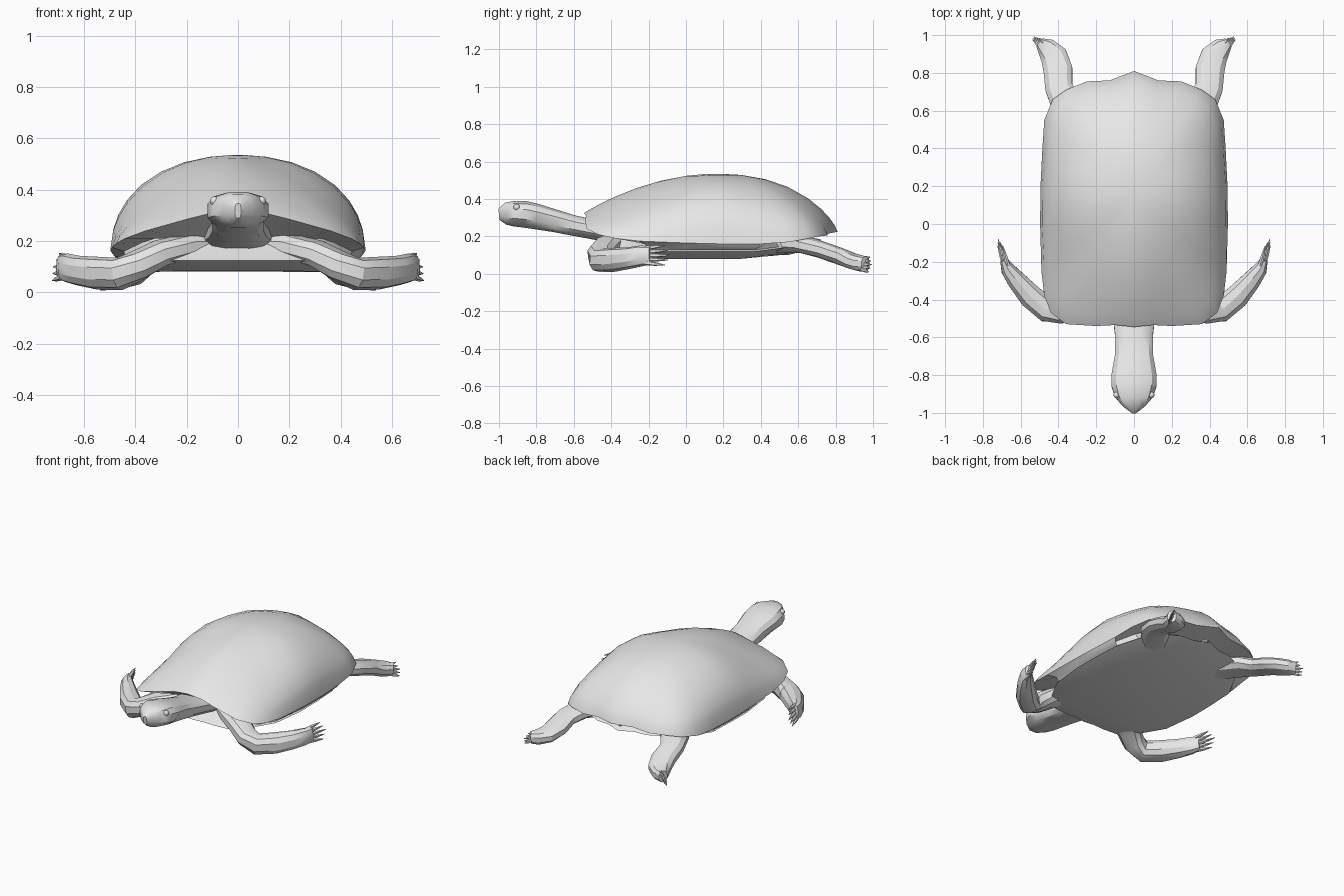
import bpy, bmesh
from math import cos, sin, pi, radians, copysign
from mathutils import Vector

cube = bpy.data.objects.get("Cube")
if cube:
    bpy.data.objects.remove(cube, do_unlink=True)

grey = bpy.data.materials.new("plain_grey")
grey.use_nodes = True
grey.diffuse_color = (0.8, 0.8, 0.8, 1)
grey.node_tree.nodes["Principled BSDF"].inputs["Base Color"].default_value = (0.8, 0.8, 0.8, 1)


def loft(bm, rings, cap_start=True, cap_end=True):
    """Skin a list of closed rings that have equal point counts."""
    loops = [[bm.verts.new(p) for p in ring] for ring in rings]
    for a, b in zip(loops, loops[1:]):
        for i in range(len(a)):
            j = (i + 1) % len(a)
            bm.faces.new((a[i], a[j], b[j], b[i]))
    if cap_start:
        bm.faces.new(loops[0])
    if cap_end:
        bm.faces.new(loops[-1])


def tube(bm, stations, sides=10, power=0.85):
    """Loft along stations of (x, y, z, half width, half height)."""
    pts = [Vector(s[:3]) for s in stations]
    rings = []
    for i, (p, s) in enumerate(zip(pts, stations)):
        along = (pts[min(i + 1, len(pts) - 1)] - pts[max(i - 1, 0)]).normalized()
        side = along.cross(Vector((0, 0, 1))).normalized()
        up = side.cross(along)
        ring = []
        for k in range(sides):
            t = 2 * pi * (k + 0.5) / sides
            c, v = cos(t), sin(t)
            ring.append(p + side * s[3] * copysign(abs(c) ** power, c)
                        + up * s[4] * copysign(abs(v) ** power, v))
        rings.append(ring)
    loft(bm, rings)


def finish(name, bm, angle, mirrored=False):
    bmesh.ops.recalc_face_normals(bm, faces=bm.faces)
    mesh = bpy.data.meshes.new(name)
    bm.to_mesh(mesh)
    bm.free()
    obj = bpy.data.objects.new(name, mesh)
    bpy.context.collection.objects.link(obj)
    mesh.materials.append(grey)
    bpy.ops.object.select_all(action='DESELECT')
    obj.select_set(True)
    bpy.context.view_layer.objects.active = obj
    bpy.ops.object.shade_smooth_by_angle(angle=radians(angle))
    if mirrored:
        obj.modifiers.new("mirror", 'MIRROR')


# Shell rim, front to back along the left side, then mirrored
half = [(0, -.545, .325), (.1, -.535, .31), (.2, -.54, .285), (.36, -.53, .24),
        (.44, -.47, .21), (.475, -.38, .19), (.49, -.25, .175), (.497, 0, .165),
        (.495, .2, .16), (.485, .4, .16), (.475, .55, .17), (.43, .66, .19),
        (.36, .71, .2), (.25, .755, .205), (.13, .76, .215), (0, .81, .225)]
rim = [Vector(p) for p in half]
rim += [Vector((-p.x, p.y, p.z)) for p in rim[-2:0:-1]]
CENTRE_Y = .15
TOP = .535


def dome_point(p, s):
    """Point on the dome: the rim outline eases into an oval towards the top."""
    d = Vector((p.x, p.y - CENTRE_Y))
    front = d.y < 0
    e = d.y ** 2 / d.length_squared
    oval = d / Vector((d.x / .5, d.y / (.695 if front else .66))).length
    a = 2.15 + e * (-.25 if front else .25)
    b = .465 + e * (.5 if front else .285)
    f = (1 - s ** a) ** b
    q = oval.lerp(d, s ** 4) * s
    return Vector((q.x, CENTRE_Y + q.y, p.z + (TOP - p.z) * f))


# Domed upper shell
bm = bmesh.new()
levels = [1, .98, .94, .87, .76, .6, .42, .22, .06]
loft(bm, [[dome_point(p, s) for p in rim] for s in levels], cap_start=False)
finish("upper_shell", bm, 40)


# Lower shell, with recessed pockets around neck, legs and tail
def pocket(p):
    return min(1, max(0, (abs(p.y - .1) - .3) / .25))


def belly(p, s=1, lift=0):
    k = pocket(p)
    z = .08 + max(0, s - .7) * .13 + k * s * (.03 if p.y > 0 else .005)
    return Vector((p.x * (.94 - .2 * k) * s, .1 + (p.y - .1) * .9 * s, z + lift))


def recess(p):
    inner = Vector((p.x * .74, .1 + (p.y - .1) * .74, .21))
    return p.lerp(belly(p), .5).lerp(inner, pocket(p))


bm = bmesh.new()
loft(bm, [rim, [recess(p) for p in rim], [belly(p, .98, .01) for p in rim],
          [belly(p) for p in rim], [belly(p, .7) for p in rim]], cap_start=False)
finish("lower_shell", bm, 30)

# Neck and head
bm = bmesh.new()
neck = [(-.3, .21, .15, .055), (-.48, .235, .115, .055), (-.6, .258, .102, .056),
        (-.7, .283, .104, .062), (-.8, .306, .122, .07), (-.86, .318, .122, .073),
        (-.92, .322, .1, .07), (-.965, .322, .06, .06), (-1, .318, .012, .03)]
tube(bm, [(0, *s) for s in neck], sides=12, power=.75)
for v in bm.verts:  # jaw narrows below the broad flat crown
    if v.co.y < -.75 and v.co.z < .285:
        v.co.x *= .85
finish("neck_and_head", bm, 32)

# Eyes
bm = bmesh.new()
bmesh.ops.create_uvsphere(bm, u_segments=12, v_segments=8, radius=.018)
bmesh.ops.translate(bm, verts=bm.verts, vec=(.091, -.905, .356))
finish("eyes", bm, 40, mirrored=True)


def claws(bm, base, reach, spread, radius):
    """Five pointed claws fanned above one another."""
    base, reach, spread = Vector(base), Vector(reach), Vector(spread)
    for k in range(-2, 3):
        root = base + spread * k * .8
        tip = root + reach * (1 - .12 * abs(k)) + spread * k * .3
        mid = root.lerp(tip, .5)
        tube(bm, [(*root, radius, radius), (*mid, radius * .8, radius * .8),
                  (*tip, .002, .002)], sides=6)


# Front legs
bm = bmesh.new()
tube(bm, [(.06, -.27, .18, .08, .05), (.2, -.36, .18, .08, .05), (.31, -.42, .15, .075, .055),
          (.39, -.46, .105, .07, .06), (.46, -.455, .072, .068, .064), (.545, -.385, .075, .066, .064),
          (.62, -.3, .085, .053, .058), (.667, -.24, .096, .04, .056), (.69, -.19, .1, .02, .048)])
claws(bm, (.677, -.22, .098), (.042, .14, .002), (-.006, 0, .024), .013)
finish("front_legs", bm, 28, mirrored=True)

# Hind legs
bm = bmesh.new()
tube(bm, [(.22, .46, .165, .09, .055), (.35, .62, .16, .09, .05), (.397, .72, .13, .076, .046),
          (.403, .82, .095, .08, .046), (.425, .89, .068, .074, .044), (.465, .935, .056, .055, .044),
          (.5, .96, .053, .028, .04)])
claws(bm, (.487, .945, .053), (.042, .047, -.004), (-.008, .002, .018), .012)
finish("hind_legs", bm, 28, mirrored=True)

# Short tail tucked under the rear rim
bm = bmesh.new()
tube(bm, [(0, .5, .17, .06, .035), (0, .62, .175, .04, .028), (0, .72, .18, .006, .006)], sides=8)
finish("tail", bm, 30)
